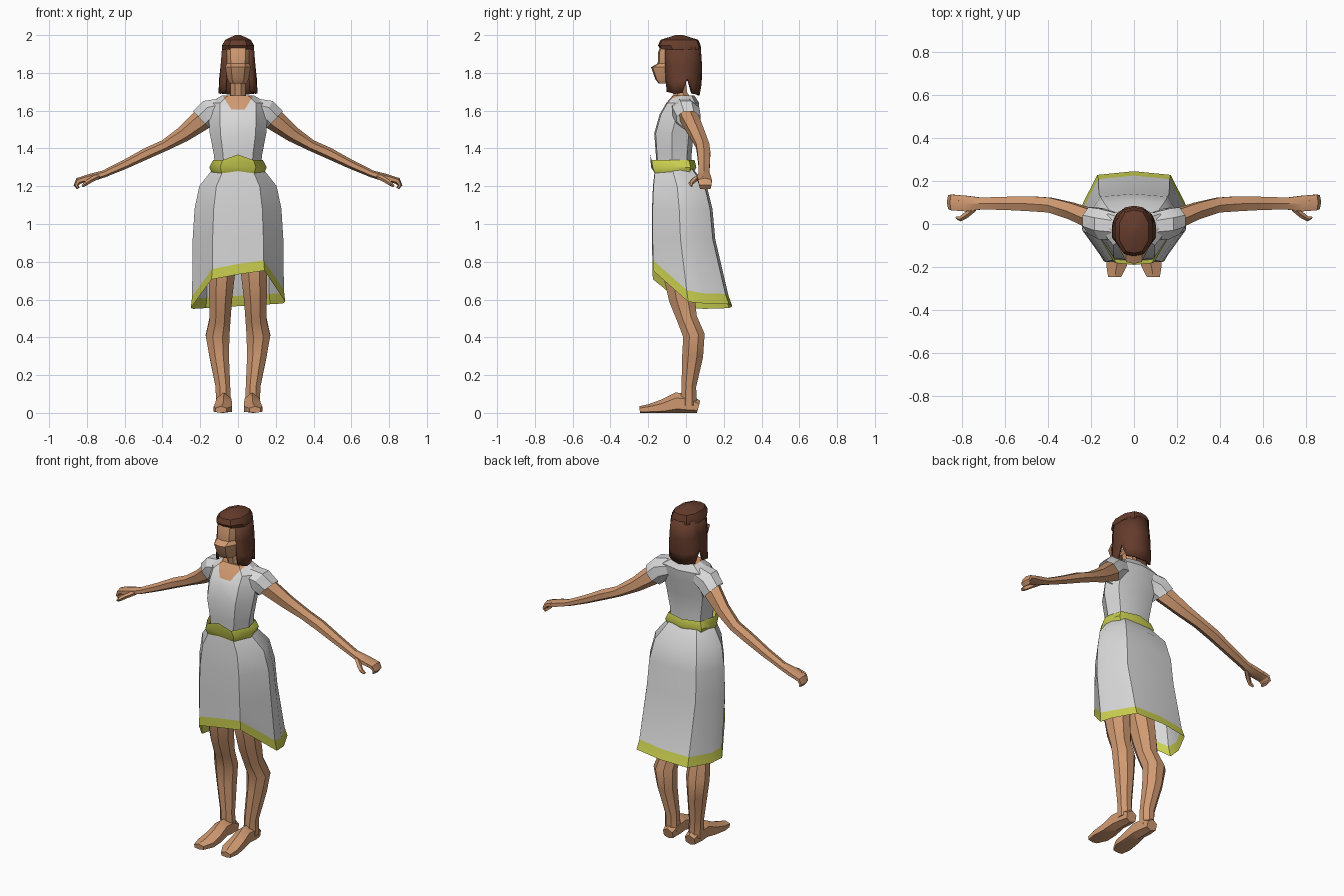
import bpy, bmesh, math
from mathutils import Vector

old = bpy.data.objects.get("Cube")
if old:
    bpy.data.objects.remove(old, do_unlink=True)


def material(name, rgb):
    m = bpy.data.materials.new(name)
    m.use_nodes = True
    m.diffuse_color = (*rgb, 1)
    m.node_tree.nodes["Principled BSDF"].inputs["Base Color"].default_value = (*rgb, 1)
    return m


SKIN = material("skin", (0.63, 0.32, 0.165))
WHITE = material("white cloth", (0.69, 0.69, 0.69))
YELLOW = material("yellow trim", (0.60, 0.63, 0.08))
HAIR = material("brown hair", (0.13, 0.045, 0.025))


def finish(name, bm, mats, angle=32):
    bmesh.ops.recalc_face_normals(bm, faces=bm.faces)
    me = bpy.data.meshes.new(name)
    bm.to_mesh(me)
    bm.free()
    for m in mats:
        me.materials.append(m)
    ob = bpy.data.objects.new(name, me)
    bpy.context.collection.objects.link(ob)
    bpy.ops.object.select_all(action='DESELECT')
    ob.select_set(True)
    bpy.context.view_layer.objects.active = ob
    bpy.ops.object.shade_smooth_by_angle(angle=math.radians(angle))
    return ob


def loft(rings, closed=True, caps=True, last_band=0):
    """Skin a list of rings; last_band is the material of the final band."""
    bm = bmesh.new()
    rows = [[bm.verts.new(p) for p in r] for r in rings]
    n = len(rows[0])
    for i, (a, b) in enumerate(zip(rows, rows[1:])):
        for j in range(n if closed else n - 1):
            k = (j + 1) % n
            f = bm.faces.new((a[j], a[k], b[k], b[j]))
            if i == len(rows) - 2:
                f.material_index = last_band
    if caps:
        bm.faces.new(rows[0])
        bm.faces.new(rows[-1])
    return bm


def outline(half):
    """Mirror a half outline running from front centre to back centre."""
    return half + [(-x, y) for x, y in half[-2:0:-1]]


def ring(shape, z, hw, yf, yb):
    """Horizontal ring with half width hw between yf and yb; z may be a rule."""
    mid, half = (yf + yb) / 2, (yb - yf) / 2
    pts = [(x * hw, mid + y * half) for x, y in shape]
    return [(x, y, z(x, y) if callable(z) else z) for x, y in pts]


def limb(name, mat, path, u, sides=6, side=1, caps=True, floor=False):
    """Tube through (point, radius along u, radius across) entries."""
    pts = [Vector(p) for p, _, _ in path]
    u = Vector(u)
    rings = []
    for i, (p, (_, ru, rv)) in enumerate(zip(pts, path)):
        t = (pts[min(i + 1, len(pts) - 1)] - pts[max(i - 1, 0)]).normalized()
        v = t.cross(u).normalized()
        r = []
        for k in range(sides):
            a = math.tau * (k + 0.5) / sides
            q = p + u * (ru * math.cos(a)) + v * (rv * math.sin(a))
            r.append((q.x * side, q.y, max(q.z, 0) if floor else q.z))
        rings.append(r)
    return finish(name, loft(rings, caps=caps), [mat])


# Skirt: flared, open below, hem high in front and low behind
skirt_shape = outline([(0, -1), (.56, -.98), (1, -.1), (.95, .3), (.68, .92), (0, 1)])


def hem(x, y):
    t = min(1, max(0, (y + .18) / .2))
    return .735 - .17 * t + (.17 - .11 * t) * x


skirt = [ring(skirt_shape, *r) for r in (
    (1.29, .135, -.165, .04), (1.2, .205, -.175, .11),
    (1.08, .23, -.18, .14), (.92, .24, -.18, .155))]
skirt.append(ring(skirt_shape, lambda x, y: hem(x, y) + .055, .243, -.178, .225))
skirt.append(ring(skirt_shape, hem, .25, -.178, .245))
finish("skirt", loft(skirt, caps=False, last_band=1), [WHITE, YELLOW])

# Bodice with a scooped neckline cut into its front
body_shape = outline([(0, -1), (.62, -.93), (1, -.1), (.8, .75), (0, 1)])
bm = loft([ring(body_shape, *r) for r in (
    (1.29, .12, -.155, .03), (1.37, .128, -.16, .03), (1.48, .15, -.168, .04),
    (1.58, .155, -.14, .065), (1.64, .155, -.105, .07), (1.68, .085, -.07, .045))])
neck_cuts = [((0, 0, 1.605), (0, 0, 1))]
neck_cuts += [((s * .035, 0, 1.605), (-s * .8, 0, .5)) for s in (1, -1)]
for co, no in neck_cuts:
    front = [f for f in bm.faces if f.calc_center_median().y < .02 and f.calc_center_median().z > 1.5]
    geom = set(front) | {e for f in front for e in f.edges} | {v for f in front for v in f.verts}
    bmesh.ops.bisect_plane(bm, geom=list(geom), dist=1e-5, plane_co=co, plane_no=no)
for f in bm.faces:
    c = f.calc_center_median()
    inside = all((c - Vector(co)).dot(Vector(no)) > 0 for co, no in neck_cuts)
    if c.y < .02 and inside:
        f.material_index = 1
finish("bodice", bm, [WHITE, SKIN])


# Sash with a raised point at the front
def sash_top(x, y):
    return 1.368 if abs(x) < .01 and y < 0 else 1.338


def sash_bottom(x, y):
    return 1.28 if abs(x) < .01 else 1.268


finish("sash", loft([
    ring(body_shape, sash_top, .132, -.19, .045),
    ring(body_shape, 1.3, .152, -.185, .055),
    ring(body_shape, sash_bottom, .138, -.172, .045)], caps=False), [YELLOW], 45)

# Neck and head
limb("neck", SKIN, [((0, -.01, 1.63), .06, .05), ((0, -.03, 1.69), .042, .04),
                    ((0, -.05, 1.8), .042, .045)], (1, 0, 0), 8)
head_shape = outline([(0, -1), (.55, -.92), (1, -.4), (1, .4), (.6, .9), (0, 1)])
finish("head", loft([ring(head_shape, *r) for r in (
    (1.745, .045, -.145, -.02), (1.765, .056, -.162, .02), (1.83, .066, -.185, .04),
    (1.85, .068, -.15, .05), (1.91, .074, -.147, .05), (1.97, .06, -.125, .04))]),
    [SKIN], 25)

# Hair: a crown and a hanging bob left open around the face
finish("hair_crown", loft([ring(head_shape, *r) for r in (
    (1.925, .086, -.135, .078), (1.945, .085, -.148, .078),
    (1.975, .068, -.135, .065), (2.0, .015, -.055, -.015))]), [HAIR])
half_bob = [(.7, -1, 1.70), (1, -.55, 1.69), (1, -.05, 1.695), (.97, .25, 1.77),
            (.85, .6, 1.69), (.45, .92, 1.685)]
bob = half_bob + [(0, 1, 1.68)] + [(-x, y, z) for x, y, z in half_bob[::-1]]
rings = []
for h, hw, yf, yb in ((1, .084, -.11, .078), (.6, .092, -.112, .085),
                      (.25, .098, -.108, .083), (0, .103, -.102, .072)):
    rings.append([(x * hw, (yf + yb) / 2 + y * (yb - yf) / 2, low + (1.94 - low) * h)
                  for x, y, low in bob])
hair = finish("hair_bob", loft(rings, closed=False, caps=False), [HAIR], 40)
thick = hair.modifiers.new("thickness", 'SOLIDIFY')
thick.thickness = .014

for side, word in ((1, "left"), (-1, "right")):
    # Short sleeve
    limb(word + "_sleeve", WHITE, [
        ((.09, -.01, 1.61), .07, .06), ((.15, 0, 1.592), .077, .074),
        ((.193, .015, 1.55), .068, .07)], (0, 1, 0), 8, side, caps=False)
    # Arm, palm, curled fingers and thumb
    limb(word + "_arm", SKIN, [
        ((.12, 0, 1.6), .05, .06), ((.2, .025, 1.545), .052, .056),
        ((.29, .06, 1.475), .045, .042), ((.39, .088, 1.415), .04, .03),
        ((.48, .094, 1.375), .04, .03), ((.6, .096, 1.315), .035, .024),
        ((.71, .095, 1.265), .032, .019), ((.78, .095, 1.245), .042, .021),
        ((.82, .098, 1.235), .042, .018)], (0, 1, 0), 6, side)
    limb(word + "_fingers", SKIN, [
        ((.81, .098, 1.238), .042, .018), ((.845, .1, 1.228), .042, .018),
        ((.857, .102, 1.205), .038, .013), ((.846, .102, 1.188), .032, .008)],
        (0, 1, 0), 6, side)
    limb(word + "_thumb", SKIN, [
        ((.735, .08, 1.255), .02, .014), ((.775, .045, 1.235), .018, .014),
        ((.805, .025, 1.215), .013, .012), ((.825, .03, 1.2), .007, .007)],
        (0, 1, 0), 5, side)
    # Leg
    limb(word + "_leg", SKIN, [
        ((.09, -.03, 1.0), .085, .1), ((.085, -.045, .74), .075, .085),
        ((.092, -.02, .6), .065, .075), ((.095, .005, .5), .06, .058),
        ((.108, .042, .41), .068, .062), ((.1, .035, .3), .056, .06),
        ((.08, .015, .14), .042, .042), ((.077, .015, .04), .042, .046)],
        (1, 0, 0), 8, side)
    # Foot
    limb(word + "_foot", SKIN, [
        ((.073, .066, .03), .036, .035), ((.075, .01, .045), .044, .058),
        ((.075, -.05, .05), .045, .058), ((.076, -.12, .03), .052, .042),
        ((.08, -.19, .02), .056, .028), ((.09, -.245, .015), .035, .02)],
        (1, 0, 0), 6, side, floor=True)
